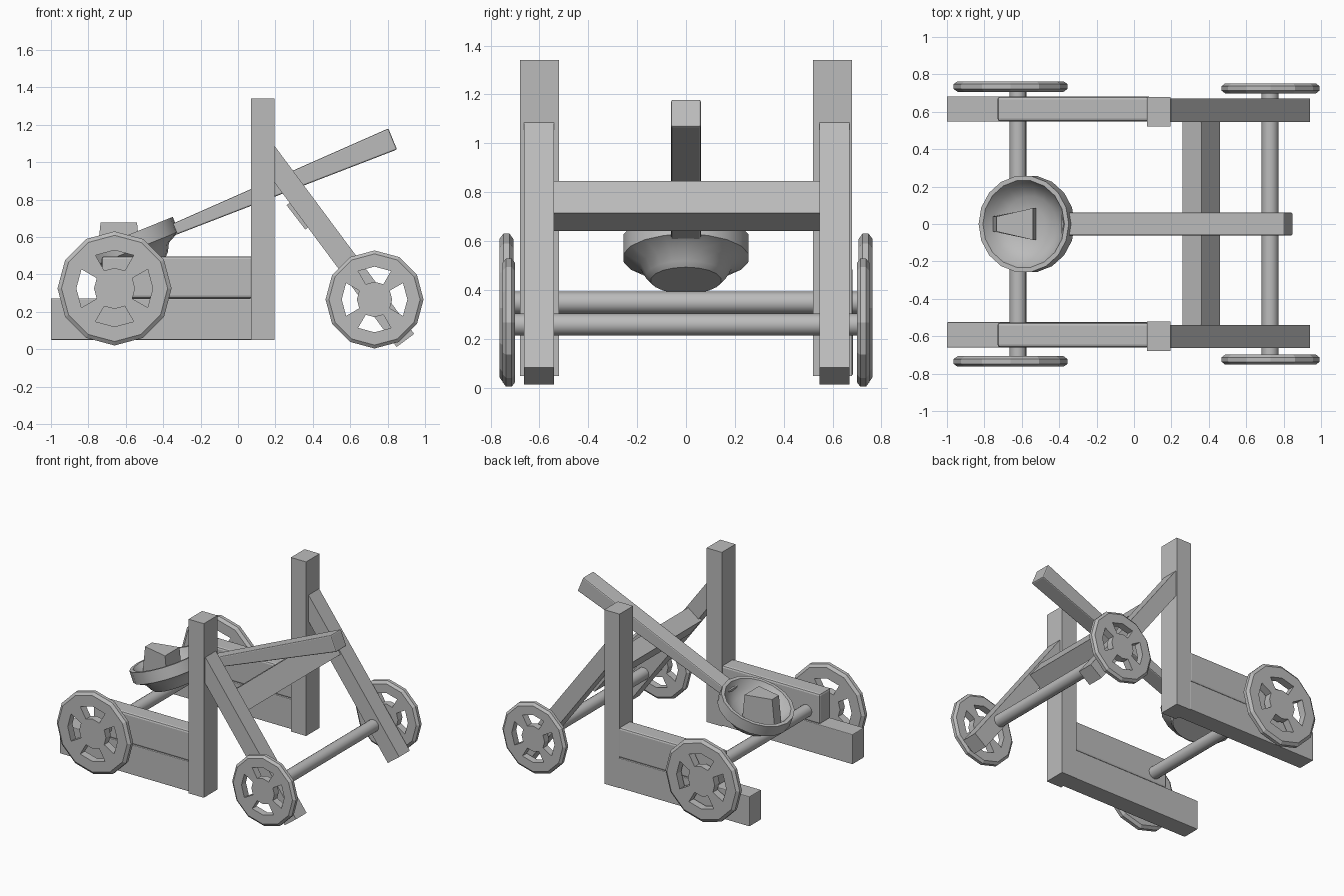
import bpy, bmesh
from math import sin, cos, pi, atan2, radians
from mathutils import Matrix, Vector

cube = bpy.data.objects.get("Cube")
if cube:
    bpy.data.objects.remove(cube, do_unlink=True)

grey = bpy.data.materials.new("plain_grey")
grey.use_nodes = True
grey.diffuse_color = (0.5, 0.5, 0.5, 1)
grey.node_tree.nodes["Principled BSDF"].inputs["Base Color"].default_value = (0.5, 0.5, 0.5, 1)


def finish(name, bm, matrix=Matrix(), bevel=0.0, smooth=None):
    """Turn a bmesh into a named, coloured object."""
    bmesh.ops.recalc_face_normals(bm, faces=bm.faces)
    mesh = bpy.data.meshes.new(name)
    bm.to_mesh(mesh)
    bm.free()
    mesh.materials.append(grey)
    obj = bpy.data.objects.new(name, mesh)
    bpy.context.collection.objects.link(obj)
    obj.matrix_world = matrix
    if bevel:
        mod = obj.modifiers.new("soft_edges", 'BEVEL')
        mod.width = bevel
        mod.segments = 2
    if smooth:
        bpy.ops.object.select_all(action='DESELECT')
        obj.select_set(True)
        bpy.context.view_layer.objects.active = obj
        bpy.ops.object.shade_smooth_by_angle(angle=radians(smooth))
    return obj


def prism(name, outline, y0, y1, bevel=0.0):
    """Extrude an (x, z) outline from y0 to y1."""
    bm = bmesh.new()
    face = bm.faces.new([bm.verts.new((x, y0, z)) for x, z in outline])
    new = bmesh.ops.extrude_face_region(bm, geom=[face])["geom"]
    moved = [v for v in new if isinstance(v, bmesh.types.BMVert)]
    bmesh.ops.translate(bm, verts=moved, vec=(0, y1 - y0, 0))
    return finish(name, bm, bevel=bevel)


def block(name, x0, x1, y0, y1, z0, z1, bevel=0.0):
    return prism(name, [(x0, z0), (x1, z0), (x1, z1), (x0, z1)], y0, y1, bevel)


def slanted(a, b, w0, w1):
    """Outline of a straight bar from a to b with a width at each end."""
    a, b = Vector(a), Vector(b)
    d = (b - a).normalized()
    n = Vector((-d.y, d.x)) / 2
    return [a - n * w0, b - n * w1, b + n * w1, a + n * w0]


def axle(name, x, z, radius):
    bm = bmesh.new()
    bmesh.ops.create_cone(bm, cap_ends=True, segments=16, radius1=radius,
                          radius2=radius, depth=1.46)
    finish(name, bm, Matrix.Translation((x, 0, z)) @ Matrix.Rotation(pi / 2, 4, 'X'), smooth=40)


def wheel(name, x, y, z, radius, half):
    """Twelve-sided wheel with four openings, each two sectors wide."""
    bm = bmesh.new()
    layout = [(0.36, -1), (0.67, -1), (0.93, -1), (1, -0.45),
              (1, 0.45), (0.93, 1), (0.67, 1), (0.36, 1)]
    rings = [[bm.verts.new((radius * r * cos(i * pi / 6), half * s, radius * r * sin(i * pi / 6)))
              for i in range(12)] for r, s in layout]

    def quad(a, b, i):
        j = (i + 1) % 12
        bm.faces.new((rings[a][i], rings[a][j], rings[b][j], rings[b][i]))

    for i in range(12):
        for k in range(1, 6):
            quad(k, k + 1, i)
        if i % 3 == 1:      # spoke with its two side walls
            quad(0, 1, i)
            quad(6, 7, i)
            for e in (i, (i + 1) % 12):
                bm.faces.new([rings[k][e] for k in (0, 1, 6, 7)])
        else:               # opening walls at hub and rim
            quad(0, 7, i)
            quad(1, 6, i)
    bm.faces.new(rings[0])
    bm.faces.new(rings[7])
    finish(name, bm, Matrix.Translation((x, y, z)))


# Two side frames: sill, upper rail, tall post and slanted strut
strut = slanted((0.15, 1.05), (0.895, 0.047), 0.117, 0.117)
for side, sill_y, strut_y in (("left_side", -0.593, -0.602), ("right_side", 0.615, 0.608)):
    s = 1 if sill_y > 0 else -1
    block("sill_" + side, -1, 0.08, sill_y - 0.068, sill_y + 0.068, 0.05, 0.272, 0.005)
    block("upper_rail_" + side, -0.73, 0.08, sill_y - 0.066, sill_y + 0.066, 0.272, 0.497, 0.015)
    block("post_" + side, 0.07, 0.195, s * 0.6 - 0.08, s * 0.6 + 0.08, 0.048, 1.34)
    prism("strut_" + side, strut, strut_y - 0.062, strut_y + 0.062)
    wheel("rear_wheel_" + side, -0.66, s * 0.735, 0.325, 0.305, 0.028)
    wheel("front_wheel_" + side, 0.73, s * 0.725, 0.266, 0.262, 0.026)

# Axles and the stop bar between the struts
axle("rear_axle", -0.62, 0.348, 0.045)
axle("front_axle", 0.728, 0.258, 0.045)
prism("stop_bar", [(0.26, 0.77), (0.36, 0.64), (0.46, 0.715), (0.36, 0.845)], -0.56, 0.56)

# Throwing arm, thicker at its free end
prism("throwing_arm", slanted((-0.38, 0.625), (0.827, 1.124), 0.06, 0.122), -0.061, 0.061, 0.008)

# Tilted cup turned from a profile of radius and height
profile = [(0.145, -0.185), (0.165, -0.165), (0.19, -0.12), (0.26, -0.085), (0.26, 0),
           (0.235, 0), (0.2, -0.06), (0.15, -0.095), (0.08, -0.115)]
bm = bmesh.new()
n = 18
rings = [[bm.verts.new((r * cos(2 * pi * i / n), r * sin(2 * pi * i / n), h))
          for i in range(n)] for r, h in profile]
for a, b in zip(rings, rings[1:]):
    for i in range(n):
        j = (i + 1) % n
        bm.faces.new((a[i], a[j], b[j], b[i]))
bm.faces.new(rings[0])
bm.faces.new(rings[-1])
tilt = atan2(0.375, 0.927)
finish("cup", bm, Matrix.Translation((-0.59, 0, 0.61)) @ Matrix.Rotation(-tilt, 4, 'Y'), smooth=35)

# Wedge-shaped stone resting in the cup
bm = bmesh.new()
low, high = [[bm.verts.new((x, y, z)) for x, y in
              ((-0.735 - g, -0.04), (-0.54 + g, -0.085), (-0.54 + g, 0.085), (-0.735 - g, 0.04))]
             for z, g in ((0.48, 0.02), (0.677, 0))]
bm.faces.new(low)
bm.faces.new(high)
for i in range(4):
    j = (i + 1) % 4
    bm.faces.new((low[i], low[j], high[j], high[i]))
finish("stone", bm)
